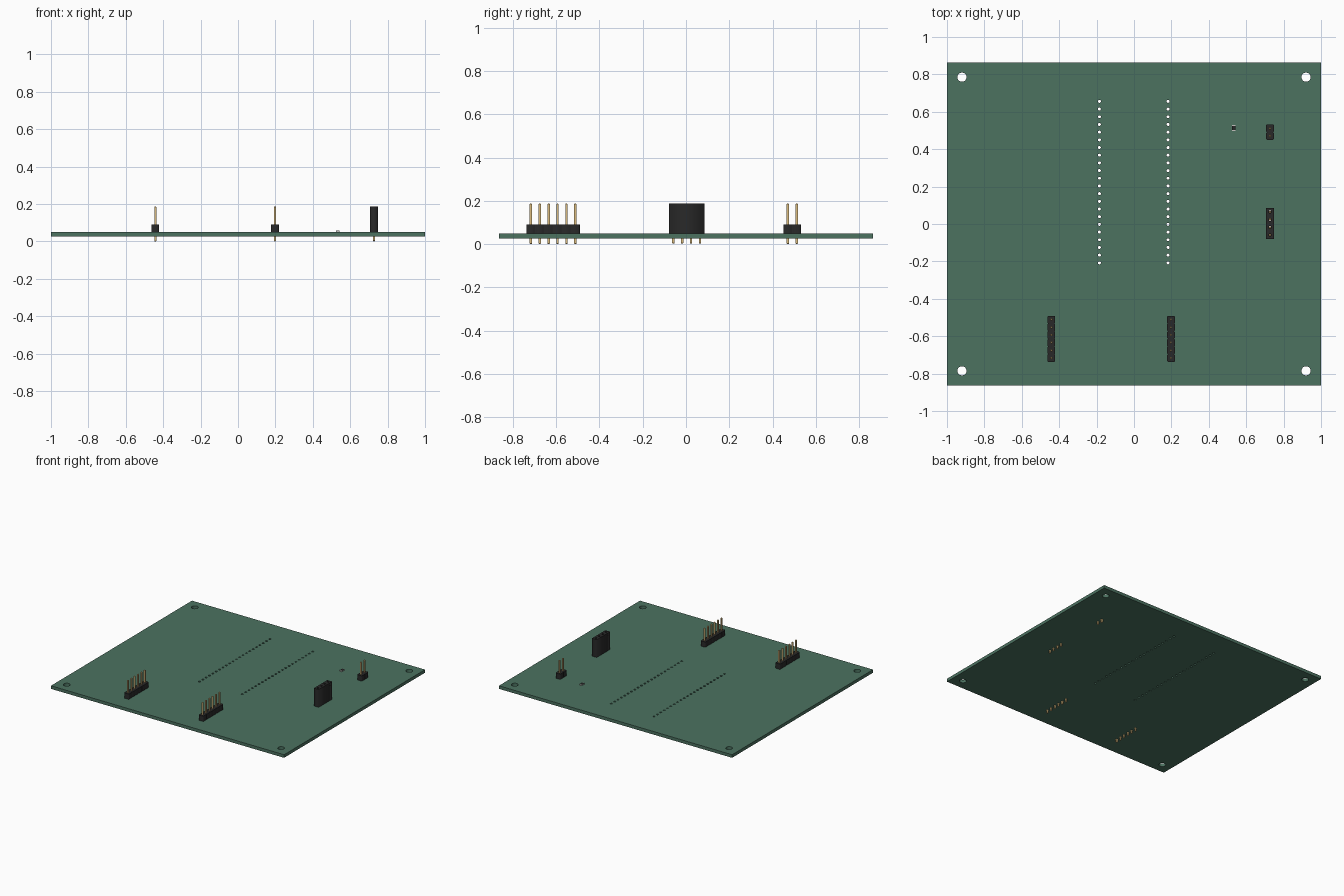
import bpy, bmesh, math
from mathutils import Matrix

if "Cube" in bpy.data.objects:
    bpy.data.objects.remove(bpy.data.objects["Cube"])

PITCH = 0.0411                 # header pin spacing
PIN = 0.0104                   # square pin width
BOT, TOP = 0.025, 0.049        # board faces
PIN_TOP = 0.187


def material(name, rgb):
    m = bpy.data.materials.new(name)
    m.diffuse_color = (*rgb, 1)
    m.use_nodes = True
    m.node_tree.nodes["Principled BSDF"].inputs["Base Color"].default_value = m.diffuse_color
    return m


GREEN = material("solder_mask", (0.072, 0.168, 0.118))
BLACK = material("black_plastic", (0.022, 0.022, 0.022))
GOLD = material("gold_pin", (0.71, 0.50, 0.21))
METAL = material("terminal_metal", (0.55, 0.54, 0.52))
WHITE = material("ceramic", (0.75, 0.75, 0.72))


def add(name, bm, mat):
    me = bpy.data.meshes.new(name)
    bm.to_mesh(me)
    bm.free()
    me.materials.append(mat)
    ob = bpy.data.objects.new(name, me)
    bpy.context.collection.objects.link(ob)
    return ob


def plate(name, loops, z0, z1, mat):
    """Flat outline (first loop) with holes (other loops), extruded from z0 to z1."""
    cu = bpy.data.curves.new(name + "_profile", 'CURVE')
    cu.dimensions, cu.fill_mode, cu.extrude = '2D', 'BOTH', (z1 - z0) / 2
    for loop in loops:
        sp = cu.splines.new('POLY')
        sp.points.add(len(loop) - 1)
        for p, (x, y) in zip(sp.points, loop):
            p.co = (x, y, 0, 1)
        sp.use_cyclic_u = True
    tmp = bpy.data.objects.new(name + "_profile", cu)
    bpy.context.collection.objects.link(tmp)
    deps = bpy.context.evaluated_depsgraph_get()
    me = bpy.data.meshes.new_from_object(tmp.evaluated_get(deps))
    bpy.data.objects.remove(tmp)
    bm = bmesh.new()
    bm.from_mesh(me)
    bmesh.ops.remove_doubles(bm, verts=bm.verts, dist=1e-5)
    bmesh.ops.translate(bm, verts=bm.verts, vec=(0, 0, (z0 + z1) / 2))
    bmesh.ops.recalc_face_normals(bm, faces=bm.faces)
    return add(name, bm, mat)


def circle(x, y, r, n):
    return [(x + r * math.cos(2 * math.pi * i / n), y + r * math.sin(2 * math.pi * i / n)) for i in range(n)]


def rect(x, y, w, h):
    return [(x + a * w / 2, y + b * h / 2) for a, b in ((-1, -1), (1, -1), (1, 1), (-1, 1))]


def box(bm, x, y, z, sx, sy, sz):
    return bmesh.ops.create_cube(bm, size=1, matrix=Matrix.Translation((x, y, z)) @ Matrix.Diagonal((sx, sy, sz, 1)))


def rows(y, n):
    return [y + (i - (n - 1) / 2) * PITCH for i in range(n)]


def pins(name, x, ys, z0, z1):
    bm = bmesh.new()
    for y in ys:
        box(bm, x, y, (z0 + z1) / 2, PIN, PIN, z1 - z0)
    ends = [e for e in bm.edges if abs(e.verts[0].co.z - e.verts[1].co.z) < 1e-6]
    bmesh.ops.bevel(bm, geom=ends, offset=0.0025, segments=1, affect='EDGES')
    add(name, bm, GOLD)


def header(name, x, y, n):
    """Pin header with a notch between neighbouring pins."""
    ys, h, c = rows(y, n), PITCH / 2, PITCH / 10
    right = [p for v in ys for p in ((x + h - c, v - h), (x + h, v - h + c), (x + h, v + h - c), (x + h - c, v + h))]
    right = [p for i, p in enumerate(right) if i == 0 or math.dist(p, right[i - 1]) > 1e-6]
    left = [(2 * x - a, b) for a, b in reversed(right)]
    plate(name + "_base", [right + left], TOP, TOP + PITCH, BLACK)
    pins(name + "_pins", x, ys, 0, PIN_TOP)


HEADERS = [("left_header", -0.442, -0.614, 6), ("middle_header", 0.198, -0.614, 6), ("jumper_header", 0.727, 0.491, 2)]
SOCKET_X, SOCKET_Y = 0.727, 0.003

# Board with mounting holes, module holes and drilled pin holes
loops = [rect(0, 0, 2, 1.728)]
loops += [circle(sx * 0.92, sy * 0.785, 0.0245, 32) for sx in (-1, 1) for sy in (-1, 1)]
loops += [circle(x, y, 0.0081, 16) for x in (-0.185, 0.182) for y in rows(0.224, 22)]
for _, x, y, n in HEADERS + [("", SOCKET_X, SOCKET_Y, 4)]:
    loops += [circle(x, v, 0.0081, 16) for v in rows(y, n)]
board = plate("circuit_board", loops, BOT, TOP, GREEN)
bpy.context.view_layer.objects.active = board
board.select_set(True)
bpy.ops.object.shade_smooth_by_angle(angle=math.radians(35))

# Pin headers
for args in HEADERS:
    header(*args)

# Tall four-way socket with square openings
ys = rows(SOCKET_Y, 4)
plate("socket_body", [rect(SOCKET_X, SOCKET_Y, PITCH, 4 * PITCH)] + [rect(SOCKET_X, v, 0.013, 0.013) for v in ys],
      TOP, PIN_TOP, BLACK)
pins("socket_pins", SOCKET_X, ys, 0.002, 0.12)

# Small surface-mount resistor: ceramic core, dark coating, metal ends
RX, RY = 0.533, 0.514
bm = bmesh.new()
box(bm, RX, RY, TOP + 0.004, 0.0195, 0.026, 0.0068)
add("resistor_core", bm, WHITE)
bm = bmesh.new()
box(bm, RX, RY, TOP + 0.0077, 0.0195, 0.021, 0.0008)
add("resistor_coating", bm, BLACK)
bm = bmesh.new()
for s in (-1, 1):
    box(bm, RX, RY + s * 0.0134, TOP + 0.004, 0.0203, 0.0056, 0.008)
add("resistor_terminals", bm, METAL)
